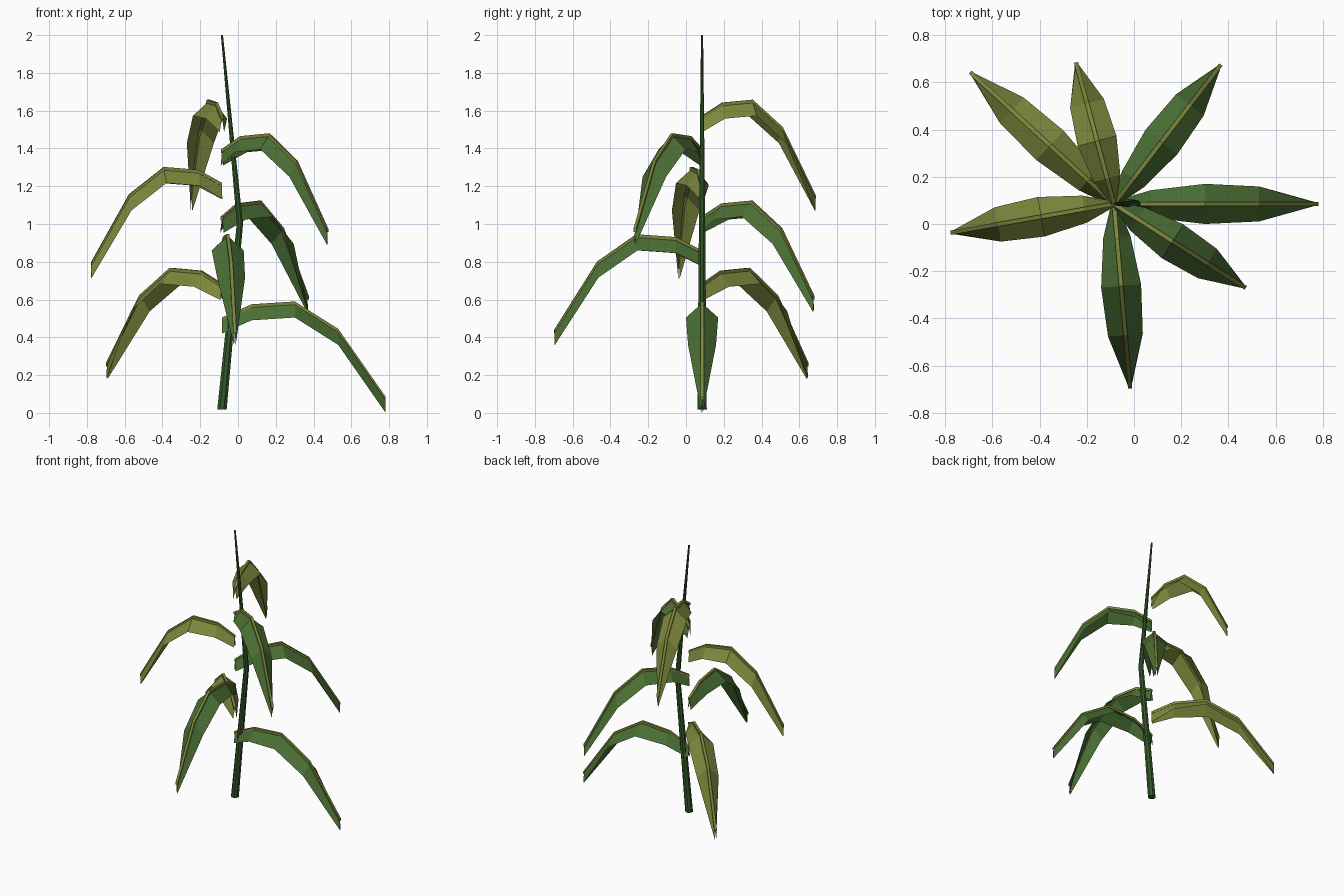
import bpy
import bmesh
import math
from mathutils import Matrix, Vector

cube = bpy.data.objects.get("Cube")
if cube:
    bpy.data.objects.remove(cube, do_unlink=True)


def material(name, rgb):
    mat = bpy.data.materials.new(name)
    mat.use_nodes = True
    mat.diffuse_color = (*rgb, 1)
    mat.node_tree.nodes["Principled BSDF"].inputs["Base Color"].default_value = (*rgb, 1)
    return mat


green = material("leaf green", (0.07, 0.16, 0.035))
olive = material("olive green", (0.205, 0.24, 0.045))
dark_green = material("stalk green", (0.034, 0.098, 0.023))


def loft(name, rings, mat, closed=True):
    """Skin a row of equal cross-sections; closed ones get end caps."""
    bm = bmesh.new()
    rows = [[bm.verts.new(p) for p in ring] for ring in rings]
    n = len(rows[0])
    for a, b in zip(rows, rows[1:]):
        for i in range(n if closed else n - 1):
            j = (i + 1) % n
            bm.faces.new((a[i], a[j], b[j], b[i]))
    if closed:
        bm.faces.new(rows[0])
        bm.faces.new(rows[-1])
        bmesh.ops.recalc_face_normals(bm, faces=bm.faces[:])
    mesh = bpy.data.meshes.new(name)
    bm.to_mesh(mesh)
    bm.free()
    mesh.materials.append(mat)
    obj = bpy.data.objects.new(name, mesh)
    bpy.context.collection.objects.link(obj)
    return obj


# Tapered stalk with one bend
BASE = Vector((-0.085, 0.085, 0))
SIDES = 8


def stalk_ring(x, z, radius):
    turns = [math.tau * (k + 0.5) / SIDES for k in range(SIDES)]
    return [(x + radius * math.cos(t), BASE.y + radius * math.sin(t), z) for t in turns]


loft("stalk", [stalk_ring(-0.085, 0.018, 0.027),
               stalk_ring(0.01, 1.0, 0.018),
               stalk_ring(-0.085, 2.0, 0.006)], dark_green)

# Leaf stations: share of the reach, height of the rib top, half width
STATIONS = [(0, 0, 0.012), (0.18, 0.07, 0.058), (0.445, 0.085, 0.085),
            (0.71, -0.06, 0.074), (1, -0.42, 0.004)]
DROP = 0.085      # fold depth from rib top to leaf margin
RIB = 0.009       # rib half width

# Arching folded leaves in a spiral, shorter toward the top
leaf_colors = [green, olive, green, green, olive, green, olive]
for i, color in enumerate(leaf_colors):
    reach = 0.867 - 0.041 * i
    place = (Matrix.Translation(BASE + Vector((0, 0, 0.505 + 0.178 * i)))
             @ Matrix.Rotation(math.radians(137.5 * i), 4, "Z"))
    blade, rib = [], []
    for share, z, half in STATIONS:
        u = share * reach
        blade.append([(u, -half, z - DROP), (u, 0, z - RIB), (u, half, z - DROP)])
        rib.append([(u, -RIB, z - 2 * RIB), (u, -RIB, z), (u, RIB, z), (u, RIB, z - 2 * RIB)])
    # Blade faces run so that their normals point upward
    blade = [ring[::-1] for ring in blade]
    loft(f"leaf_{i + 1}", blade, color, closed=False).matrix_world = place
    loft(f"leaf_rib_{i + 1}", rib, olive).matrix_world = place
